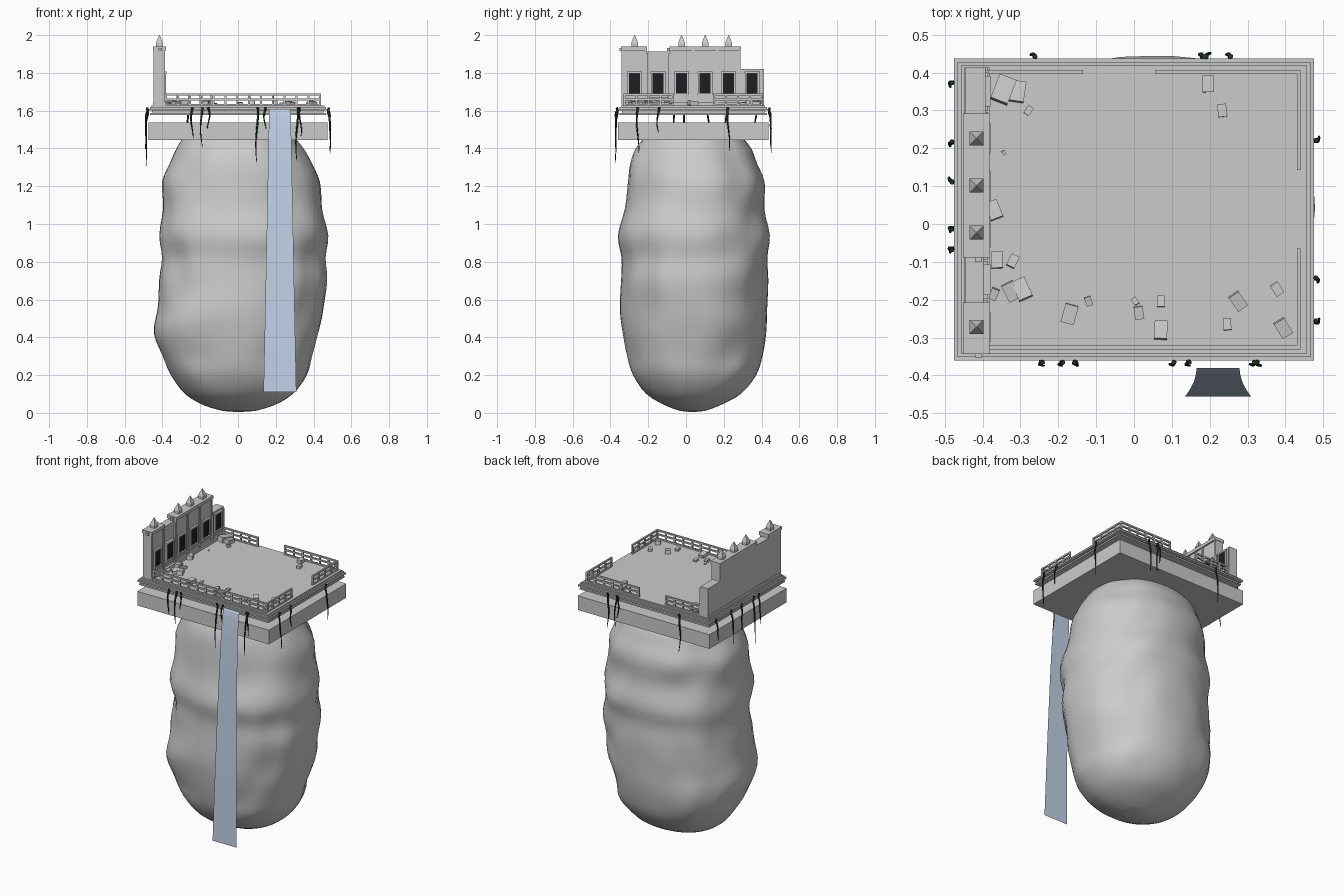
import bpy, bmesh, math, random
from mathutils import Vector, Matrix, noise

if "Cube" in bpy.data.objects:
    bpy.data.objects.remove(bpy.data.objects["Cube"])

random.seed(4)


def material(name, rgb):
    m = bpy.data.materials.new(name)
    m.diffuse_color = (*rgb, 1)
    m.use_nodes = True
    m.node_tree.nodes["Principled BSDF"].inputs["Base Color"].default_value = m.diffuse_color
    return m


STONE = material("grey stone", (0.6, 0.6, 0.6))
WATER = material("pale blue water", (0.58, 0.69, 0.87))
VINE = material("dark green vine", (0.014, 0.036, 0.014))
GLASS = material("dark window", (0.013, 0.013, 0.015))


def finish(name, bm, mat, smooth=False):
    bmesh.ops.recalc_face_normals(bm, faces=bm.faces)
    me = bpy.data.meshes.new(name)
    bm.to_mesh(me)
    bm.free()
    me.materials.append(mat)
    for p in me.polygons:
        p.use_smooth = smooth
    ob = bpy.data.objects.new(name, me)
    bpy.context.collection.objects.link(ob)
    return ob


def box(bm, x0, x1, y0, y1, z0, z1):
    mat = Matrix.Translation(((x0 + x1) / 2, (y0 + y1) / 2, (z0 + z1) / 2))
    bmesh.ops.create_cube(bm, size=1, matrix=mat @ Matrix.Diagonal((x1 - x0, y1 - y0, z1 - z0, 1)))


# Floating rock: rows of z, left, right, front, back
ROCK = [(0.01, -0.08, 0.09, -0.03, 0.10), (0.04, -0.18, 0.19, -0.11, 0.18),
        (0.10, -0.28, 0.29, -0.21, 0.29), (0.20, -0.355, 0.365, -0.28, 0.37),
        (0.30, -0.40, 0.395, -0.31, 0.405), (0.42, -0.445, 0.425, -0.335, 0.425),
        (0.55, -0.425, 0.45, -0.35, 0.43), (0.70, -0.42, 0.475, -0.345, 0.435),
        (0.82, -0.40, 0.465, -0.34, 0.43), (0.94, -0.415, 0.48, -0.36, 0.442),
        (1.08, -0.395, 0.445, -0.325, 0.415), (1.22, -0.40, 0.43, -0.31, 0.415),
        (1.32, -0.36, 0.39, -0.295, 0.375), (1.40, -0.325, 0.345, -0.265, 0.345),
        (1.47, -0.28, 0.29, -0.21, 0.29)]
SIDES = 48


def spline(a, b, c, d, t):
    return 0.5 * (2 * b + (c - a) * t + (2 * a - 5 * b + 4 * c - d) * t * t + (3 * b - a - 3 * c + d) * t ** 3)


rows = []
for i in range(len(ROCK) - 1):
    four = [ROCK[min(max(k, 0), len(ROCK) - 1)] for k in range(i - 1, i + 3)]
    rows += [[spline(*v, t / 3) for v in zip(*four)] for t in range(3)]
rows.append(ROCK[-1])
bm = bmesh.new()
rings = []
for z, xl, xr, yf, yb in rows:
    ring = []
    for i in range(SIDES):
        a = math.tau * i / SIDES
        c, s = math.cos(a), math.sin(a)
        px = math.copysign(abs(c) ** 0.93, c) * (xr - xl) / 2
        py = math.copysign(abs(s) ** 0.93, s) * (yb - yf) / 2
        amount = 0.06 * (0.2 + 0.8 * abs(math.sin(2 * a))) * min(1, z * 4)
        k = 1 + amount * noise.noise(Vector((c * 2.4, s * 2.4, z * 5)))
        ring.append(bm.verts.new(((xl + xr) / 2 + px * k, (yf + yb) / 2 + py * k, z)))
    rings.append(ring)
for a, b in zip(rings, rings[1:]):
    for i in range(SIDES):
        j = (i + 1) % SIDES
        bm.faces.new((a[i], a[j], b[j], b[i]))
bottom = bm.verts.new((0, 0.035, 0.004))
for i in range(SIDES):
    bm.faces.new((bottom, rings[0][(i + 1) % SIDES], rings[0][i]))
bm.faces.new(rings[-1])
finish("floating_rock", bm, STONE, True)

# Foundation slab and stepped terrace
X, Y0, Y1 = 0.475, -0.36, 0.437


def layer(bm, inset, z0, z1):
    box(bm, -X + inset, X - inset, Y0 + inset, Y1 - inset, z0, z1)


bm = bmesh.new()
layer(bm, 0, 1.445, 1.537)
finish("foundation_slab", bm, STONE)
bm = bmesh.new()
for inset, z0, z1 in [(0.008, 1.578, 1.588), (0.022, 1.588, 1.6), (0, 1.6, 1.61),
                      (0.009, 1.61, 1.62), (0.018, 1.62, 1.628)]:
    layer(bm, inset, z0, z1)
finish("terrace", bm, STONE)

# Railings: horizontal bars on evenly spaced posts
FLOOR = 1.628


def railing(bm, x0, y0, x1, y1):
    h = 0.005
    for z, thick in ((FLOOR, 0.008), (1.655, 0.009), (1.68, 0.01)):
        box(bm, x0 - h, x1 + h, y0 - h, y1 + h, z, z + thick)
    n = max(2, round((x1 - x0 + y1 - y0) / 0.065))
    for i in range(n + 1):
        x, y = x0 + (x1 - x0) * i / n, y0 + (y1 - y0) * i / n
        box(bm, x - h, x + h, y - h, y + h, FLOOR, 1.685)


bm = bmesh.new()
for seg in [(-0.38, -0.326, 0.435, -0.326), (-0.38, 0.402, -0.14, 0.402), (0.06, 0.402, 0.435, 0.402),
            (0.435, 0.148, 0.435, 0.402), (0.435, -0.326, 0.435, -0.07)]:
    railing(bm, *seg)
finish("railings", bm, STONE)

# Ruined wall of six bays with windows and finials
STEP, FIRST, FACE = 0.1245, -0.272, -0.392
wall, frames, panes, finials = (bmesh.new() for _ in range(4))
for i, top in enumerate((1.935, 1.912, 1.935, 1.935, 1.935, 1.82)):
    y = FIRST + STEP * i
    a, b = y - STEP / 2 - (0.006 if i == 0 else 0), y + STEP / 2
    tall = top > 1.93
    box(wall, -0.447, FACE if i != 1 else FACE - 0.006, a, b, FLOOR - 0.005, top)
    box(wall, -0.449, FACE + 0.010, a, b, FLOOR - 0.005, 1.645)
    box(wall, -0.442, FACE + 0.007, a + 0.012, b - 0.012, 1.668, 1.682)
    for e in (a, b - 0.008):
        box(wall, -0.442, FACE + 0.006, e, e + 0.008, FLOOR, top - 0.01)
    if tall:
        box(wall, -0.451, FACE + 0.010, a - 0.003, b + 0.003, top - 0.016, top + 0.004)
        box(finials, -0.433, -0.399, y - 0.017, y + 0.017, top, top + 0.023)
        bmesh.ops.create_cone(finials, segments=4, radius1=0.026, radius2=0.002, depth=0.042, cap_ends=True,
                              matrix=Matrix.Translation((-0.416, y, top + 0.044)) @ Matrix.Rotation(math.pi / 4, 4, 'Z'))
    # Window surround and dark pane
    for s in (-1, 1):
        box(frames, FACE - 0.008, FACE + 0.010, y + s * 0.034 - 0.005, y + s * 0.034 + 0.005, 1.682, 1.805)
    for z in (1.684, 1.798):
        box(frames, FACE - 0.008, FACE + 0.013, y - 0.04, y + 0.04, z, z + 0.010)
    box(panes, FACE - 0.004, FACE + 0.004, y - 0.029, y + 0.029, 1.694, 1.798)
# Broken cornice stubs at the ends of the capped bays
for y in (-0.352, -0.101):
    box(wall, -0.42, -0.402, y, y + 0.02, 1.915, 1.932)
finish("ruined_wall", wall, STONE)
finish("window_frames", frames, STONE)
finish("window_panes", panes, GLASS)
finish("finials", finials, STONE)

# Fallen blocks: x, y, size
BLOCKS = [(-0.345, 0.355, 0.056), (-0.307, 0.35, 0.045), (-0.278, 0.30, 0.02), (-0.344, 0.188, 0.01),
          (-0.37, 0.037, 0.04), (-0.362, -0.095, 0.036), (-0.32, -0.098, 0.027), (-0.37, -0.185, 0.025),
          (-0.325, -0.178, 0.04), (-0.296, -0.172, 0.045), (-0.17, -0.238, 0.042), (-0.12, -0.204, 0.02),
          (0.003, -0.204, 0.016), (0.013, -0.235, 0.028), (0.071, -0.204, 0.024), (0.071, -0.28, 0.04),
          (0.275, -0.204, 0.037), (0.246, -0.265, 0.025), (0.378, -0.172, 0.028), (0.394, -0.275, 0.038),
          (0.196, 0.37, 0.036), (0.233, 0.30, 0.028)]
bm = bmesh.new()
for x, y, s in BLOCKS:
    rot = Matrix.Rotation(random.uniform(-0.7, 0.7), 4, 'Z') @ Matrix.Rotation(random.uniform(-0.2, 0.2), 4, 'X')
    bmesh.ops.create_cube(bm, size=s, matrix=Matrix.Translation((x, y, FLOOR + s * 0.27)) @ rot
                          @ Matrix.Diagonal((0.85, 1.2, 0.6, 1)))
finish("fallen_blocks", bm, STONE)

# Waterfall: thin falling sheet that widens downwards, with a short lip
bm = bmesh.new()
prev = None
for i in range(13):
    t = i / 12
    half, mid, y, z = 0.057 + 0.030 * t * t, 0.222, -0.38 - 0.075 * t, 1.61 - 1.5 * t * t
    row = [bm.verts.new((mid + s * half, y, z)) for s in (-1, 1)]
    if prev:
        bm.faces.new((prev[0], row[0], row[1], prev[1]))
    prev = row
finish("waterfall", bm, WATER)

# Hanging vines: position along the edge, length
VINES = {
    "left": [(0.368, 0.14), (0.212, 0.22), (0.116, 0.17), (-0.016, 0.31), (-0.07, 0.2)],
    "right": [(0.225, 0.23), (-0.148, 0.13), (-0.255, 0.24)],
    "front": [(-0.243, 0.16), (-0.193, 0.21), (-0.156, 0.11), (0.1, 0.29), (0.143, 0.11), (0.312, 0.28), (0.33, 0.15)],
    "back": [(-0.267, 0.24), (0.178, 0.14), (0.196, 0.2), (0.25, 0.22)],
}
EDGE = {"left": (-X, None), "right": (X, None), "front": (None, Y0), "back": (None, Y1)}
cu = bpy.data.curves.new("hanging_vines", 'CURVE')
cu.dimensions = '3D'
cu.bevel_depth = 0.0065
cu.bevel_resolution = 1
cu.use_fill_caps = True
for side, vines in VINES.items():
    ex, ey = EDGE[side]
    for pos, length in vines:
        sp = cu.splines.new('POLY')
        sp.points.add(9)
        phase = random.uniform(0, 6)
        for i, p in enumerate(sp.points):
            t = i / 9
            out = -0.006 + 0.018 * min(1, t * 4) + 0.003 * math.sin(t * 6 + phase) * t
            along = pos + 0.006 * math.sin(t * 5 + phase)
            z = 1.616 - length * t
            if ex is not None:
                p.co = (ex + math.copysign(out, ex), along, z, 1)
            else:
                p.co = (along, ey + math.copysign(out, ey), z, 1)
            p.radius = 1 - 0.75 * t
cu.materials.append(VINE)
bpy.context.collection.objects.link(bpy.data.objects.new("hanging_vines", cu))
